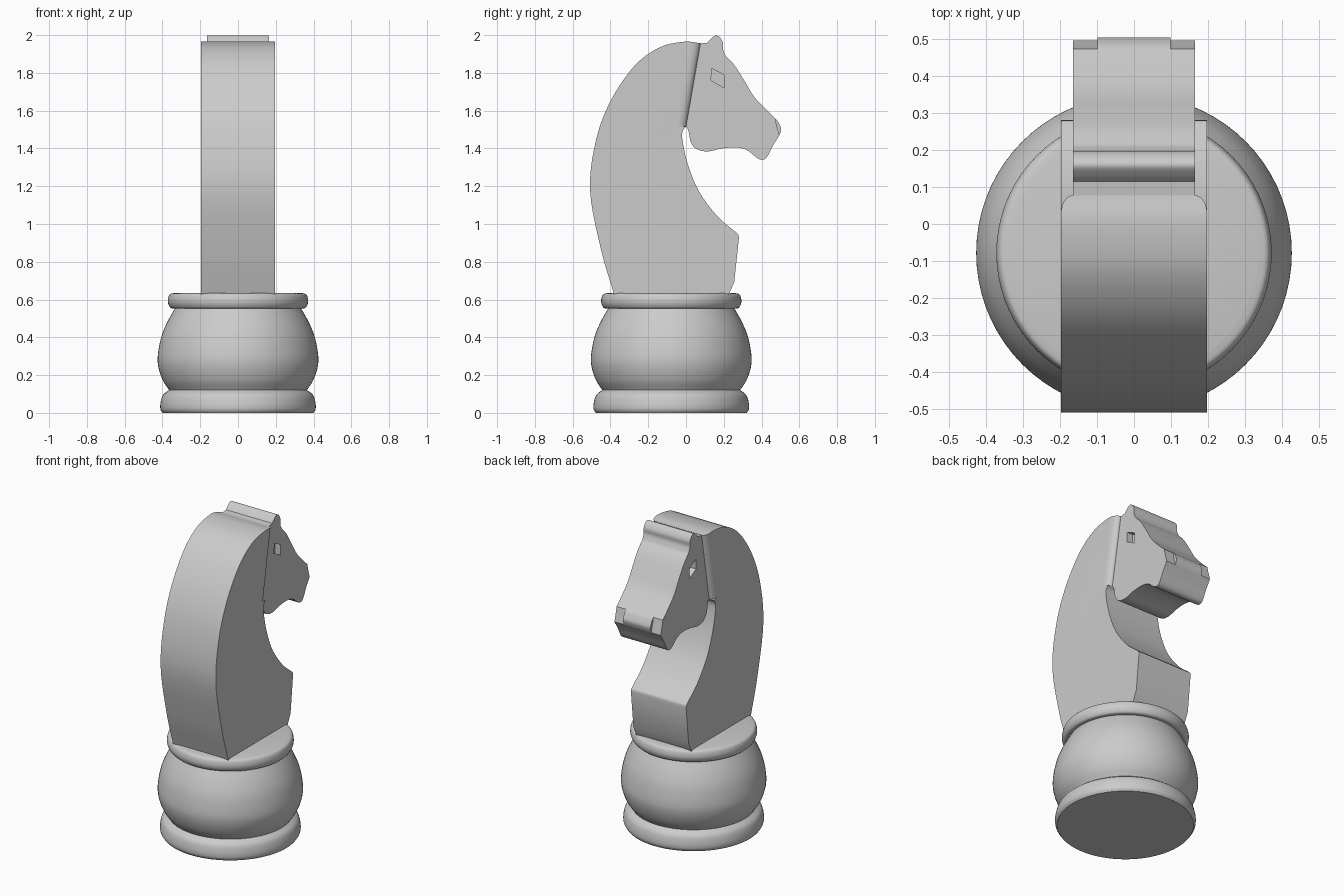
import bpy, bmesh, math
from mathutils import Vector

cube = bpy.data.objects.get("Cube")
if cube:
    bpy.data.objects.remove(cube, do_unlink=True)

grey = bpy.data.materials.new("plain grey")
grey.use_nodes = True
grey.diffuse_color = (0.6, 0.6, 0.6, 1)
grey.node_tree.nodes["Principled BSDF"].inputs["Base Color"].default_value = (0.6, 0.6, 0.6, 1)

NECK_W, HEAD_W = 0.197, 0.165
CENTRE_Y = -0.078


def smooth_run(pts, steps=5):
    """Catmull-Rom curve through the points, open ended."""
    p = [Vector(q) for q in pts]
    p = [2 * p[0] - p[1]] + p + [2 * p[-1] - p[-2]]
    out = []
    for a, b, c, d in zip(p, p[1:], p[2:], p[3:]):
        for i in range(steps):
            t = i / steps
            out.append(0.5 * (2 * b + (c - a) * t + (2 * a - 5 * b + 4 * c - d) * t ** 2
                              + (3 * b - a - 3 * c + d) * t ** 3))
    return out + [p[-2]]


def outline(*runs):
    """Join smooth runs into one outline, keeping corners where runs meet."""
    pts = []
    for run in runs:
        for q in smooth_run(run) if len(run) > 2 else [Vector(r) for r in run]:
            if not pts or (q - pts[-1]).length > 1e-4:
                pts.append(q)
    return pts


def finish(name, bm):
    bmesh.ops.recalc_face_normals(bm, faces=bm.faces)
    mesh = bpy.data.meshes.new(name)
    bm.to_mesh(mesh)
    bm.free()
    mesh.materials.append(grey)
    obj = bpy.data.objects.new(name, mesh)
    bpy.context.collection.objects.link(obj)
    return obj


def extrude(name, pts, vec):
    bm = bmesh.new()
    face = bm.faces.new([bm.verts.new(p) for p in pts])
    geo = bmesh.ops.extrude_face_region(bm, geom=[face], use_keep_orig=True)["geom"]
    bmesh.ops.translate(bm, vec=vec, verts=[g for g in geo if isinstance(g, bmesh.types.BMVert)])
    return finish(name, bm)


def slab(name, pts, x0, x1):
    return extrude(name, [(x0, y, z) for y, z in pts], (x1 - x0, 0, 0))


def select(obj):
    bpy.ops.object.select_all(action='DESELECT')
    obj.select_set(True)
    bpy.context.view_layer.objects.active = obj


def cut(obj, cutter):
    cutter.hide_render = True
    mod = obj.modifiers.new("cut", 'BOOLEAN')
    mod.operation, mod.solver, mod.object = 'DIFFERENCE', 'EXACT', cutter
    select(obj)
    bpy.ops.object.modifier_apply(modifier=mod.name)
    bpy.data.objects.remove(cutter, do_unlink=True)


def shade(obj, degrees=30):
    select(obj)
    bpy.ops.object.shade_smooth_by_angle(angle=math.radians(degrees))


# Turned base: foot ring, round body, collar
profile = outline(
    [(0, 0), (0.40, 0)],
    [(0.40, 0), (0.411, 0.02), (0.41, 0.055), (0.397, 0.095), (0.365, 0.121)],
    [(0.365, 0.121), (0.397, 0.17), (0.42, 0.235), (0.425, 0.30), (0.407, 0.40),
     (0.375, 0.48), (0.335, 0.552)],
    [(0.335, 0.552), (0.357, 0.556), (0.37, 0.58), (0.37, 0.606), (0.36, 0.628), (0.335, 0.635)],
    [(0.335, 0.635), (0, 0.635)])
bm = bmesh.new()
verts = [bm.verts.new((r, 0, z)) for r, z in profile]
edges = [bm.edges.new(pair) for pair in zip(verts, verts[1:])]
bmesh.ops.spin(bm, geom=verts + edges, cent=(0, 0, 0), axis=(0, 0, 1),
               angle=math.tau, steps=72, use_duplicate=False)
bmesh.ops.remove_doubles(bm, verts=bm.verts, dist=1e-4)
bmesh.ops.translate(bm, vec=(0, CENTRE_Y, 0), verts=bm.verts)
shade(finish("turned_base", bm))

# Neck and chest
crest, throat = (0.077, 1.957), (0.0, 1.515)
neck = slab("neck", outline(
    [(-0.38, 0.625), (-0.45, 0.865), (-0.508, 1.18), (-0.475, 1.45), (-0.395, 1.66),
     (-0.27, 1.84), (-0.14, 1.935), (-0.01, 1.965), crest],
    [crest, throat],
    [throat, (-0.018, 1.49), (-0.018, 1.44), (0.01, 1.315), (0.07, 1.17), (0.167, 1.04),
     (0.262, 0.958)],
    [(0.262, 0.958), (0.277, 0.943), (0.28, 0.925)],
    [(0.255, 0.69), (0.225, 0.625)]), -NECK_W, NECK_W)

# Round the neck down to the head width along the cheek line
base = Vector((0, *throat))
along = (Vector((0, *crest)) - base).normalized()
across = Vector((0, along.z, -along.y))
drop = NECK_W - HEAD_W
arc = [(HEAD_W + drop * math.cos(a), -0.05 + 0.05 * math.sin(a))
       for a in (math.pi / 2 * i / 8 for i in range(9))]
section = arc + [(HEAD_W, 0.04), (0.25, 0.04), (0.25, -0.05)]
for side in (1, -1):
    ring = [base + Vector((side * x, 0, 0)) + across * v for x, v in section]
    cut(neck, extrude("cheek_cutter", ring, along * 0.6))
shade(neck)

# Head with ears, muzzle and jaw
head = slab("head", outline(
    [(0.03, 1.95), (0.114, 1.96)],
    [(0.114, 1.96), (0.132, 1.98), (0.156, 1.998), (0.178, 1.99), (0.196, 1.96),
     (0.196, 1.925), (0.21, 1.89)],
    [(0.21, 1.89), (0.257, 1.84), (0.305, 1.765), (0.36, 1.675), (0.43, 1.60), (0.484, 1.548)],
    [(0.484, 1.548), (0.503, 1.505), (0.495, 1.47)],
    [(0.495, 1.47), (0.46, 1.415)],
    [(0.46, 1.415), (0.43, 1.357), (0.405, 1.34), (0.373, 1.352), (0.325, 1.39),
     (0.267, 1.405), (0.19, 1.40), (0.115, 1.384), (0.055, 1.397), (0.025, 1.435),
     (0.013, 1.495), (0.0, 1.515)],
    [(-0.01, 1.518), (-0.03, 1.6)]), -HEAD_W, HEAD_W)

# Eye pockets and nostril notches on both sides
eye = [(0.135, 1.823), (0.2, 1.79), (0.2, 1.722), (0.133, 1.76)]
nostril = [(0.468, 1.58), (0.478, 1.53), (0.495, 1.468), (0.56, 1.45), (0.56, 1.6)]
for side in (1, -1):
    cut(head, slab("eye_cutter", eye, side * (HEAD_W - 0.04), side * 0.25))
    cut(head, slab("nostril_cutter", nostril, side * 0.098, side * 0.25))
shade(head)
